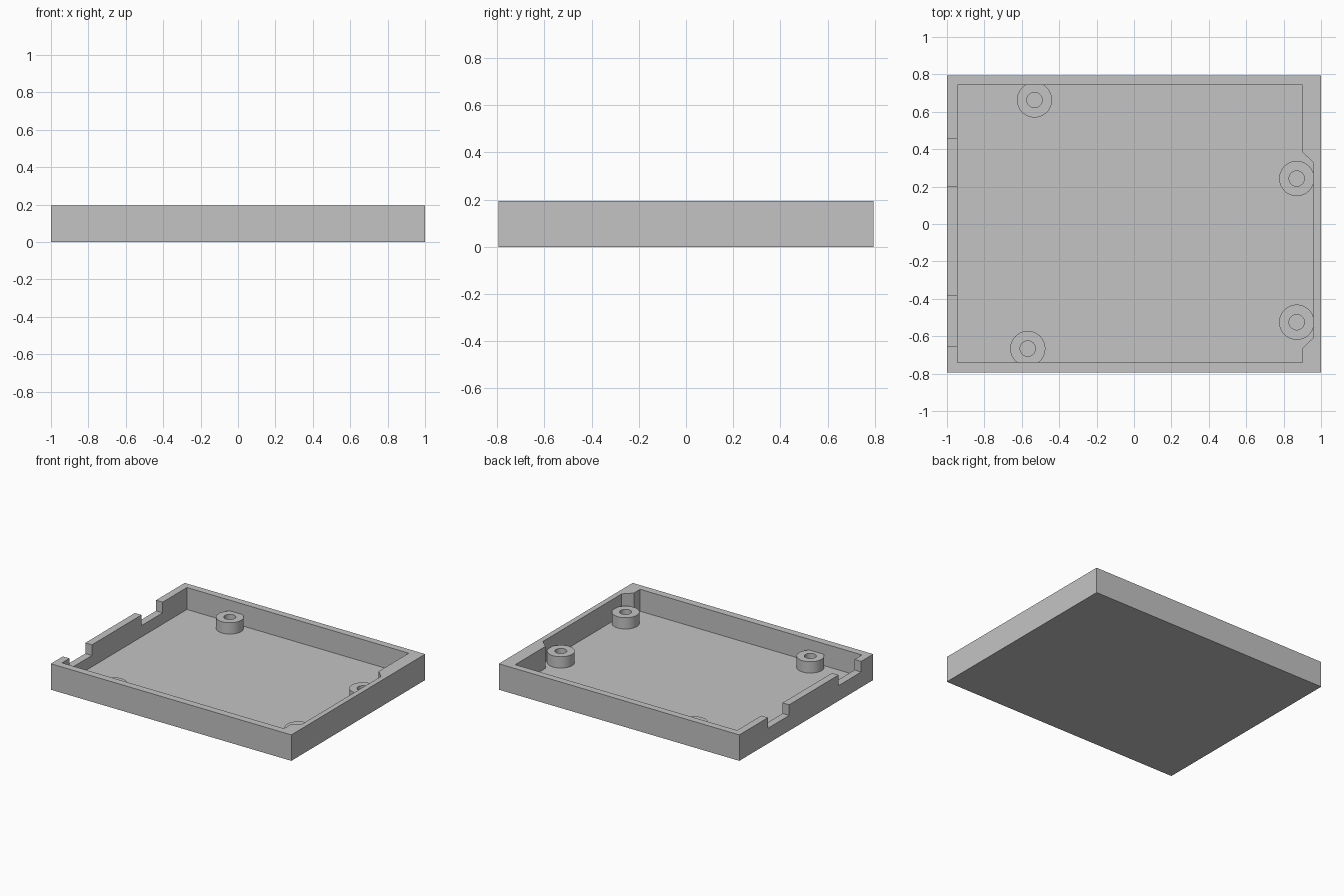
import bpy
import bmesh
import math

cube = bpy.data.objects.get("Cube")
if cube:
    bpy.data.objects.remove(cube, do_unlink=True)

# Main sizes
HALF_X, HALF_Y, HEIGHT = 1.0, 0.795, 0.195
FLOOR, LEDGE = 0.03, 0.115
OVER = HEIGHT + 0.1

grey = bpy.data.materials.new("plain grey")
grey.use_nodes = True
grey.diffuse_color = (0.55, 0.55, 0.55, 1)
grey.node_tree.nodes["Principled BSDF"].inputs["Base Color"].default_value = grey.diffuse_color


def prism(name, outline, z0, z1):
    """Extrude a counter-clockwise outline from z0 up to z1."""
    bm = bmesh.new()
    face = bm.faces.new([bm.verts.new((x, y, z0)) for x, y in outline])
    top = bmesh.ops.extrude_face_region(bm, geom=[face])["geom"]
    bmesh.ops.translate(bm, vec=(0, 0, z1 - z0),
                        verts=[v for v in top if isinstance(v, bmesh.types.BMVert)])
    bmesh.ops.recalc_face_normals(bm, faces=bm.faces)
    mesh = bpy.data.meshes.new(name)
    bm.to_mesh(mesh)
    bm.free()
    mesh.materials.append(grey)
    obj = bpy.data.objects.new(name, mesh)
    bpy.context.collection.objects.link(obj)
    return obj


def rectangle(x0, x1, y0, y1):
    return [(x0, y0), (x1, y0), (x1, y1), (x0, y1)]


def circle(x, y, r, n=48):
    steps = [2 * math.pi * i / n for i in range(n)]
    return [(x + r * math.cos(a), y + r * math.sin(a)) for a in steps]


def combine(target, tool, operation):
    """Apply a boolean to the target and discard the tool."""
    mod = target.modifiers.new(operation.lower(), "BOOLEAN")
    mod.operation, mod.object, mod.solver = operation, tool, "EXACT"
    bpy.context.view_layer.objects.active = target
    bpy.ops.object.modifier_apply(modifier=mod.name)
    bpy.data.objects.remove(tool, do_unlink=True)


# Outer block
tray = prism("tray", rectangle(-HALF_X, HALF_X, -HALF_Y, HALF_Y), 0, HEIGHT)

# Cavity, with a recess with sloped ends in the right wall
cavity = [(-0.945, -0.74), (0.9, -0.74), (0.9, -0.665), (0.96, -0.607),
          (0.96, 0.327), (0.9, 0.385), (0.9, 0.743), (-0.945, 0.743)]
combine(tray, prism("cavity", cavity, FLOOR, OVER), "DIFFERENCE")

# Two connector notches in the wall at -x
for y0, y1 in ((0.203, 0.455), (-0.652, -0.385)):
    combine(tray, prism("notch", rectangle(-1.1, -0.9, y0, y1), LEDGE, OVER), "DIFFERENCE")

# Mounting posts with screw holes
for x, y in ((-0.532, 0.663), (-0.568, -0.666), (0.87, 0.243), (0.87, -0.525)):
    combine(tray, prism("post", circle(x, y, 0.094), FLOOR / 2, LEDGE), "UNION")
    combine(tray, prism("screw_hole", circle(x, y, 0.041), FLOOR, LEDGE + 0.05), "DIFFERENCE")

# Smooth the round posts, keep the edges sharp
bpy.ops.object.select_all(action="DESELECT")
tray.select_set(True)
bpy.context.view_layer.objects.active = tray
bpy.ops.object.shade_smooth_by_angle(angle=math.radians(30))
